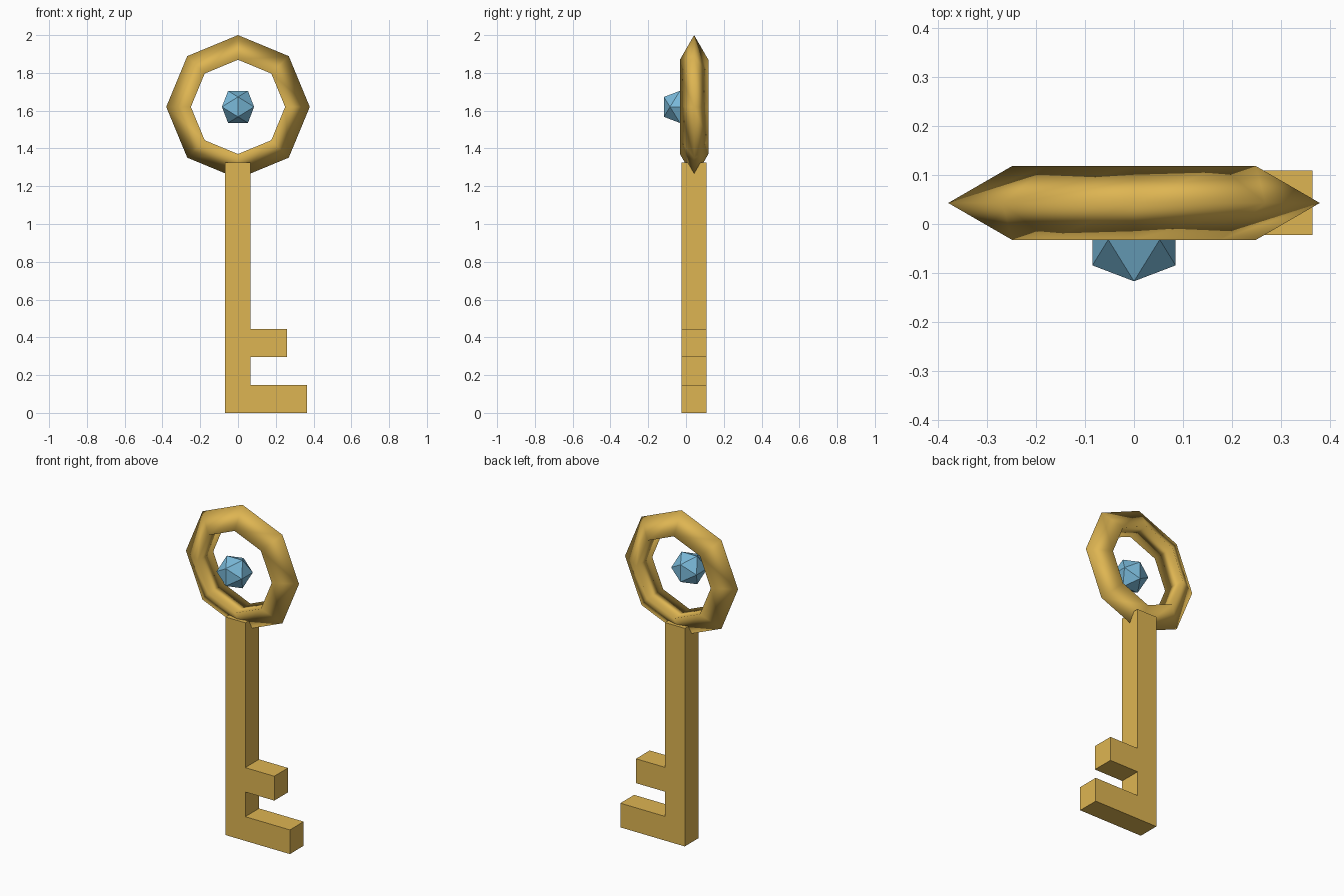
import bpy, bmesh, math
from mathutils import Matrix, Vector

if "Cube" in bpy.data.objects:
    bpy.data.objects.remove(bpy.data.objects["Cube"])


def material(name, rgb):
    # sRGB 0-255 to linear diffuse colour
    lin = [((c / 255 + 0.055) / 1.055) ** 2.4 for c in rgb]
    m = bpy.data.materials.new(name)
    m.diffuse_color = (*lin, 1)
    m.use_nodes = True
    m.node_tree.nodes["Principled BSDF"].inputs["Base Color"].default_value = m.diffuse_color
    return m


def make_object(name, bm, mat, smooth=False):
    bmesh.ops.recalc_face_normals(bm, faces=bm.faces)
    for f in bm.faces:
        f.smooth = smooth
    mesh = bpy.data.meshes.new(name)
    bm.to_mesh(mesh)
    bm.free()
    mesh.materials.append(mat)
    ob = bpy.data.objects.new(name, mesh)
    bpy.context.collection.objects.link(ob)
    return ob


gold = material("gold", (222, 181, 82))
blue = material("gem_blue", (122, 186, 218))

MID_Y = 0.043      # middle of the key's thickness
RING_Z = 1.62      # centre of the ring and gem

# Ring handle: eight-sided torus with a triangular section
bm = bmesh.new()
major, minor, sides = 0.293, 0.087, 8
section = []
for i in range(3):
    a = math.tau * i / 3
    section.append(bm.verts.new((major + minor * math.cos(a), minor * math.sin(a), 0)))
edges = [bm.edges.new((section[i], section[(i + 1) % 3])) for i in range(3)]
bmesh.ops.spin(bm, geom=section + edges, cent=(0, 0, 0), axis=(0, 1, 0),
               angle=math.tau, steps=sides, use_merge=True)
bmesh.ops.remove_doubles(bm, verts=bm.verts, dist=0.001)
bmesh.ops.translate(bm, verts=bm.verts, vec=(0, MID_Y, RING_Z))
make_object("ring_handle", bm, gold, smooth=True)

# Shaft with two teeth: one extruded outline
outline = [(-0.068, 0), (0.365, 0), (0.365, 0.147), (0.065, 0.147),
           (0.065, 0.297), (0.26, 0.297), (0.26, 0.445), (0.065, 0.445),
           (0.065, 1.325), (-0.068, 1.325)]
half = 0.066
bm = bmesh.new()
face = bm.faces.new([bm.verts.new((x, MID_Y - half, z)) for x, z in outline])
ext = bmesh.ops.extrude_face_region(bm, geom=[face], use_keep_orig=True)
bmesh.ops.translate(bm, vec=(0, 2 * half, 0),
                    verts=[v for v in ext["geom"] if isinstance(v, bmesh.types.BMVert)])
make_object("shaft_and_teeth", bm, gold)

# Gem: icosahedron from three golden rectangles
bm = bmesh.new()
a, b = 0.0526, 0.0851
for s in (-1, 1):
    for t in (-1, 1):
        for p in ((s * a, 0, t * b), (s * b, t * a, 0), (0, s * b, t * a)):
            bm.verts.new(p)
bmesh.ops.convex_hull(bm, input=bm.verts)
bmesh.ops.translate(bm, verts=bm.verts, vec=(0, -0.032, RING_Z))
make_object("gem", bm, blue)
